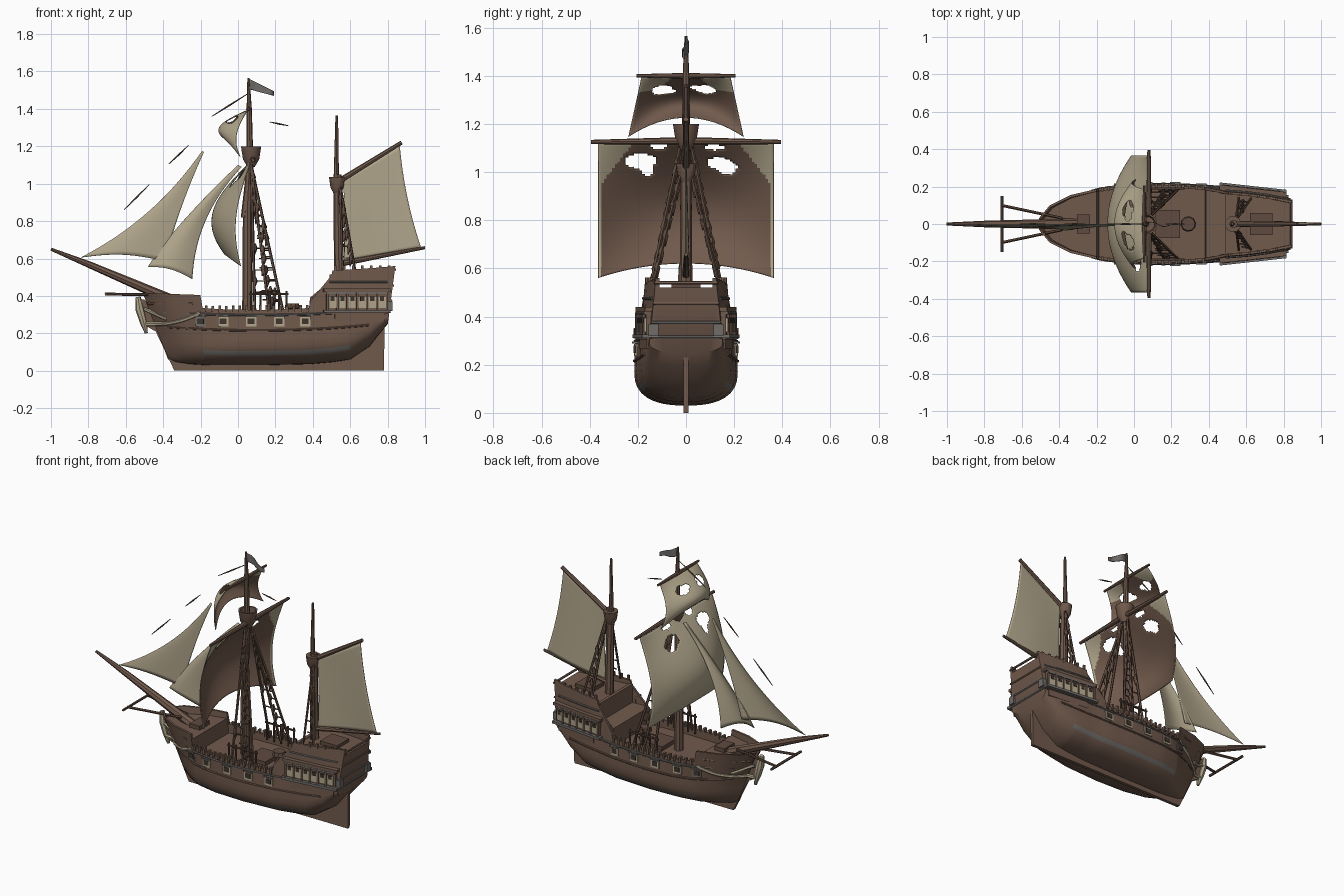
import bpy, bmesh, math, random
from mathutils import Vector

if "Cube" in bpy.data.objects:
    bpy.data.objects.remove(bpy.data.objects["Cube"])
random.seed(4)

def material(name, r, g, b):
    m = bpy.data.materials.new(name)
    m.diffuse_color = (r, g, b, 1)
    m.use_nodes = True
    m.node_tree.nodes["Principled BSDF"].inputs["Base Color"].default_value = m.diffuse_color
    return m

WOOD = material("brown_wood", .165, .102, .073)
DARK = material("dark_wood", .115, .07, .05)
SAIL = material("canvas", .445, .385, .265)
GREY = material("weathered_grey", .16, .15, .14)
BLACK = material("port_black", .05, .036, .03)

def finish(name, bm, mats):
    bmesh.ops.remove_doubles(bm, verts=bm.verts, dist=1e-5)
    me = bpy.data.meshes.new(name)
    bm.to_mesh(me)
    bm.free()
    for m in mats:
        me.materials.append(m)
    ob = bpy.data.objects.new(name, me)
    bpy.context.collection.objects.link(ob)
    return ob

def sweep(name, pts, radii, mat=WOOD, n=8):
    """Round bar through points with a radius at each."""
    pts = [Vector(p) for p in pts]
    if not isinstance(radii, (list, tuple)):
        radii = [radii] * len(pts)
    axis = (pts[-1] - pts[0]).normalized()
    a = axis.orthogonal().normalized()
    b = axis.cross(a)
    bm = bmesh.new()
    rings = [[bm.verts.new(p + r * (a * math.cos(t * math.tau / n) + b * math.sin(t * math.tau / n)))
              for t in range(n)] for p, r in zip(pts, radii)]
    for r0, r1 in zip(rings, rings[1:]):
        for i in range(n):
            j = (i + 1) % n
            bm.faces.new((r0[i], r0[j], r1[j], r1[i]))
    bm.faces.new(rings[0][::-1])
    bm.faces.new(rings[-1])
    return finish(name, bm, [mat])

def box(name, c, size, mat=WOOD, rz=0):
    bm = bmesh.new()
    bmesh.ops.create_cube(bm, size=1)
    for v in bm.verts:
        v.co = Vector((v.co.x * size[0], v.co.y * size[1], v.co.z * size[2]))
    ob = finish(name, bm, [mat])
    ob.location, ob.rotation_euler.z = c, rz
    return ob

# hull stations: x, keel z, beam, beam z, top half width, top z, deck z, rake
STN = [(-.37, .06, .008, .20, .03, .415, .37, .38), (-.33, .045, .06, .20, .10, .415, .37, .33),
       (-.26, .035, .125, .19, .155, .41, .37, .22), (-.18, .03, .175, .18, .187, .405, .37, .06),
       (-.175, .03, .177, .18, .19, .335, .28, .05), (-.05, .03, .205, .17, .205, .327, .28, 0),
       (.15, .03, .215, .17, .21, .325, .28, 0), (.38, .035, .207, .175, .197, .335, .28, 0),
       (.385, .035, .206, .175, .196, .37, .39, 0), (.50, .045, .195, .19, .172, .51, .40, 0),
       (.505, .045, .195, .19, .172, .535, .51, 0), (.60, .06, .186, .20, .163, .542, .51, -.02),
       (.70, .13, .17, .24, .147, .55, .515, -.06), (.775, .25, .152, .29, .125, .56, .52, -.13)]

def sec(x):
    x = min(max(x, STN[0][0]), STN[-1][0])
    for a, b in zip(STN, STN[1:]):
        if x <= b[0]:
            t = (x - a[0]) / (b[0] - a[0])
            return [p + (q - p) * t for p, q in zip(a, b)]

def half(x, z):
    """Half width of the hull at a given length and height."""
    s = sec(x + sec(x)[7] * (z - .05))
    s = sec(x + s[7] * (z - .05))
    _, zk, w, zb, wt, zt = s[:6]
    if z < zb:
        return w * (1 - min(1, (zb - z) / (zb - zk)) ** 2.5) ** .4
    return w + (wt - w) * (z - zb) / (zt - zb)

# hull with bulwarks and decks
bm = bmesh.new()
rings = []
for x in sorted(set([s[0] for s in STN] + [-.1, 0, .08, .22, .3, .44, .57, .65, .74])):
    _, zk, w, zb, wt, zt, zd, rake = sec(x)
    P = [(w * math.sin(k * math.pi / 16) ** .8, zb - (zb - zk) * abs(math.cos(k * math.pi / 16)) ** .8) for k in range(9)]
    P += [(w + (wt - w) * k / 4, zb + (zt - zb) * k / 4) for k in range(1, 5)]
    inner = max(wt - .014, wt * .5)
    P += [(inner, zt), (inner, zd), (0, zd)]
    ring = P + [(-y, z) for y, z in P[-2:0:-1]]
    rings.append([bm.verts.new((x - rake * (z - .05), y, z)) for y, z in ring])
for a, b in zip(rings, rings[1:]):
    for i in range(len(a)):
        j = (i + 1) % len(a)
        f = bm.faces.new((a[i], a[j], b[j], b[i]))
        if i in (5, len(a) - 6) and a[0].co.x > -.2 and b[0].co.x < .61:   # faded bilge band
            f.material_index = 1
bm.faces.new(rings[0])
bm.faces.new(rings[-1])
bmesh.ops.recalc_face_normals(bm, faces=bm.faces)
finish("hull", bm, [WOOD, GREY])

# keel, stem and rudder plate
bm = bmesh.new()
prof = [(-.34, 0), (.78, 0), (.785, .3), (.70, .2), (.5, .09), (-.28, .07), (-.42, .3), (-.5, .38), (-.53, .38), (-.51, .25), (-.44, .21)]
f = bm.faces.new([bm.verts.new((x, -.01, z)) for x, z in prof])
ext = bmesh.ops.extrude_face_region(bm, geom=[f])
bmesh.ops.translate(bm, vec=(0, .02, 0), verts=[v for v in ext["geom"] if isinstance(v, bmesh.types.BMVert)])
bmesh.ops.recalc_face_normals(bm, faces=bm.faces)
finish("keel", bm, [WOOD])

# things on both sides of the hull
for s in (-1, 1):
    def along(name, zf, x0, x1, r, mat, n=16):
        pts = []
        for i in range(n + 1):
            x = x0 + (x1 - x0) * i / n
            z = zf(x)
            pts.append((x, s * (half(x, z) + .002), z))
        sweep(name, pts, r, mat, 6)
    along("lower_wale", lambda x: .215 + .08 * (x - .1) ** 2, -.38, .7, .006, WOOD)
    along("upper_wale", lambda x: .298 + .06 * (x - .1) ** 2, -.40, .77, .006, GREY)
    along("bow_scroll", lambda x: .25 + 1.1 * max(0, x + .42) ** 2 + .03 * max(0, x + .42), -.49, -.2, .011, SAIL)
    along("bow_scroll_upper", lambda x: .33 - .45 * (x + .5), -.5, -.38, .01, SAIL, 6)
    along("bow_rail", lambda x: .36, -.48, -.24, .008, WOOD)
    along("castle_moulding", lambda x: .475, .49, .80, .006, GREY)
    # gun ports
    for x in (-.2, -.08, .07, .22, .36):
        y = half(x, .26)
        rz = s * (.25 if x < -.1 else .0)
        box("port_frame", (x, s * (y + .001), .262), (.056, .01, .05), SAIL if x > -.1 else GREY, rz)
        box("gun_port", (x, s * (y + .004), .264), (.036, .01, .03), BLACK, rz)
        box("port_lid", (x, s * (y + .005), .292), (.056, .02, .008), GREY, rz)
    # timber heads along the bulwark
    for i in range(16):
        x = -.17 + i * .036
        box("timber_head", (x, s * (half(x, .32) - .004), .33), (.014, .024, .03 + .015 * random.random()))
    for i in range(7):
        x = .52 + i * .048
        box("castle_post", (x, s * (half(x, .53) - .006), .548), (.014, .012, .03))
    # quarter gallery
    g = -s * .11
    def gal(name, x, off, z, size, mat):
        box(name, (x, s * (.183 - .11 * (x - .64) + off), z), size, mat, g)
    gal("gallery_body", .635, -.02, .365, (.33, .04, .12), WOOD)
    gal("gallery_sill", .635, -.006, .318, (.36, .05, .016), GREY)
    gal("gallery_roof", .635, -.016, .43, (.36, .045, .018), WOOD)
    gal("gallery_trim", .635, .002, .415, (.33, .012, .012), GREY)
    gal("gallery_base", .65, -.022, .285, (.27, .035, .04), WOOD)
    for i in range(6):
        x = .505 + i * .053
        gal("gallery_window", x, .002, .365, (.04, .01, .06), SAIL)
        gal("gallery_pane", x, .005, .385, (.022, .01, .022), BLACK)
        gal("gallery_post", x - .027, .003, .367, (.011, .014, .10), WOOD)
    # waist railing
    for x in (.07, .12, .17, .22, .26):
        sweep("rail_post", [(x, s * .19, .3), (x, s * .19, .425)], .006, DARK, 6)
    sweep("rail_top", [(.06, s * .19, .41), (.27, s * .19, .41)], .006, DARK, 6)
    # shrouds and ragged ratlines
    def shrouds(label, top, feet, z0, dz, r):
        top = Vector((top[0], s * top[1], top[2]))
        feet = [Vector((a, s * b, z0)) for a, b in feet]
        for f in feet:
            sweep(label + "_shroud", [top, f], r, DARK, 5)
        k = int((top.z - z0) / dz)
        for i in range(1, k):
            t = i / k + random.uniform(-.015, .015)
            a, b = top.lerp(feet[0], t), top.lerp(feet[-1], t)
            a = a.lerp(b, random.choice((0, .3, .5)))
            sweep(label + "_ratline", [a, b], .004, DARK, 5)
            c = a.lerp(b, random.random())             # torn rope ends
            sweep(label + "_tatter", [c + Vector((0, 0, .025)), c, c - Vector((.006, 0, .045))], [.004, .014, .003], DARK, 5)
    shrouds("main", (.07, .025, 1.1), [(.09, .19), (.165, .19), (.24, .19)], .32, .055, .008)
    shrouds("mizzen", (.545, .02, 1.0), [(.56, .14), (.625, .135)], .54, .06, .007)
    # bow spar struts
    sweep("bow_strut", [(-.71, s * .1, .41), (-.38, s * .03, .405)], .008, DARK, 6)

# stern mouldings and deck fittings
for z, w in ((.54, .13), (.455, .138), (.375, .145), (.315, .15)):
    x = .775 + .13 * (z - .05) + .001
    sweep("stern_moulding", [(x, -w, z), (x, w, z)], .007, GREY if z < .4 else WOOD, 6)
for s in (-1, 1):
    box("stern_corner", (.812, s * .135, .345), (.03, .04, .05), GREY)
box("main_hatch", (.18, 0, .29), (.13, .15, .03), DARK)
box("poop_hatch", (.68, 0, .52), (.12, .12, .03), DARK)
box("fore_hatch", (-.27, 0, .38), (.07, .1, .03), DARK)
box("cabin_wall", (.5, 0, .45), (.02, .33, .13))
sweep("capstan", [(.29, 0, .28), (.29, 0, .33), (.29, 0, .335), (.29, 0, .36)], [.025, .022, .042, .036], DARK, 10)

# figurehead, bowsprit and bow spar
sweep("figurehead", [(-.535, 0, .395), (-.525, 0, .33), (-.505, 0, .26), (-.49, 0, .2)], [.014, .024, .02, .008], SAIL)
sweep("bowsprit", [(-1, 0, .65), (-.79, 0, .565), (-.3, 0, .355)], [.008, .018, .03])
sweep("bow_spar", [(-.705, -.15, .41), (-.705, .15, .41)], .008, DARK, 6)

# masts, tops and spars
sweep("main_mast", [(.05, 0, .27), (.05, 0, .86), (.062, 0, 1.12)], [.028, .024, .018])
sweep("main_topmast", [(.035, 0, .82), (.065, 0, 1.1), (.06, 0, 1.4), (.056, 0, 1.565)], [.02, .018, .014, .006])
sweep("crows_nest", [(.07, 0, 1.09), (.07, 0, 1.13), (.07, 0, 1.2), (.07, 0, 1.2), (.07, 0, 1.15)], [.02, .045, .056, .046, .04], WOOD, 12)
sweep("mizzen_mast", [(.54, 0, .5), (.532, 0, 1.05)], [.027, .022])
sweep("mizzen_topmast", [(.525, 0, .95), (.528, 0, 1.365)], [.016, .007])
sweep("mizzen_top", [(.53, 0, .95), (.53, 0, .98), (.53, 0, 1.035)], [.02, .036, .044], WOOD, 10)
sweep("main_yard", [(.08, -.395, 1.125), (.08, 0, 1.13), (.08, .395, 1.125)], [.009, .016, .009])
sweep("top_yard", [(.055, -.205, 1.4), (.055, 0, 1.4), (.055, .205, 1.4)], [.007, .012, .007])
sweep("gaff", [(.535, 0, 1.01), (.875, 0, 1.22)], [.016, .011])
sweep("boom", [(.535, 0, .57), (1.0, 0, .658)], [.016, .008])

# snapped ropes
for a, b in (((-.61, 0, .86), (-.475, 0, .995)), ((-.37, 0, 1.105), (-.265, 0, 1.205)),
             ((-.14, 0, 1.36), (.05, 0, 1.48)), ((.17, 0, 1.33), (.27, 0, 1.31))):
    m = [(p + q) / 2 for p, q in zip(a, b)]
    sweep("torn_stay", [a, m, b], [.002, .005, .002], DARK, 5)

def sail(name, fn, hole=None, mats=(SAIL, SAIL), both=None, n=24):
    """Cloth grid; u runs across, v downwards; back face takes the next material."""
    bm = bmesh.new()
    g = [[bm.verts.new(fn(i / n, j / n)) for j in range(n + 1)] for i in range(n + 1)]
    for i in range(n):
        for j in range(n):
            u, v = (i + .5) / n, (j + .5) / n
            if hole and hole(u, v):
                continue
            f = bm.faces.new((g[i][j], g[i + 1][j], g[i + 1][j + 1], g[i][j + 1]))
            f.material_index = 2 if both and both(u, v) else 0
    bmesh.ops.delete(bm, geom=[v for v in bm.verts if not v.link_faces], context="VERTS")
    ob = finish(name, bm, mats)
    m = ob.modifiers.new("thickness", "SOLIDIFY")
    m.thickness, m.material_offset = .004, 1
    return ob

def square(top, drop, arch, w0, w1, x0, belly):
    def fn(u, v):
        s = 2 * u - 1
        return (x0 - belly * (1 - .6 * s * s) * math.sin(math.pi * .77 * v),
                s * (w0 + (w1 - w0) * v), top - v * (drop - arch * (1 - s * s)))
    return fn

def torn(*spots):
    return lambda u, v: any(((u - a) / p) ** 2 + ((v - b) / q) ** 2 < 1 for a, b, p, q in spots)

sail("main_sail", square(1.12, .56, .06, .365, .365, .068, .21),
     torn((.24, .14, .09, .06), (.28, .2, .04, .06), (.73, .19, .06, .06), (.68, .16, .06, .05), (.34, .02, .05, .025), (.66, .03, .06, .025)),
     (SAIL, WOOD, SAIL), lambda u, v: abs(u - .5) > .3 + .6 * v or abs(u - .5) > .485, 64)
sail("top_sail", square(1.395, .25, .08, .185, .24, .05, .155),
     torn((.25, .27, .11, .1), (.33, .32, .07, .06), (.7, .27, .11, .1), (.6, .24, .06, .05)), (SAIL, WOOD, SAIL),
     lambda u, v: v < .25 and abs(u - .5) > .15 + .6 * v, 48)

def bez(a, c, b, t):
    return Vector(a) * (1 - t) ** 2 + Vector(c) * 2 * t * (1 - t) + Vector(b) * t * t

def cloth(top_l, mid_l, low_l, top_r, mid_r, low_r, camber, foot=0):
    def fn(u, v):
        p = bez(top_l, mid_l, low_l, v).lerp(bez(top_r, mid_r, low_r, v), u)
        k = math.sin(math.pi * u) * v
        return (p.x, camber * k, p.y + foot * k)
    return fn

sail("outer_jib", cloth((-.192, 1.175), (-.44, .81), (-.84, .605), (-.182, 1.17), (-.32, .87), (-.39, .585), -.015, .025))
sail("inner_jib", cloth((.0, 1.1), (-.37, .74), (-.48, .555), (.02, 1.09), (-.23, .83), (-.245, .49), -.03, .02))
sail("spanker", cloth((.56, 1.02), (.58, .8), (.565, .585), (.865, 1.205), (.89, .92), (.98, .655), .015))
sail("flag", lambda u, v: (.06 + .13 * u, .012 * math.sin(6 * u), 1.56 - .065 * u - v * (.055 - .03 * u)), mats=(GREY, GREY), n=8)

# smooth shading with sharp edges kept
bpy.ops.object.select_all(action="SELECT")
bpy.context.view_layer.objects.active = bpy.data.objects["hull"]
bpy.ops.object.shade_smooth_by_angle(angle=math.radians(35))
